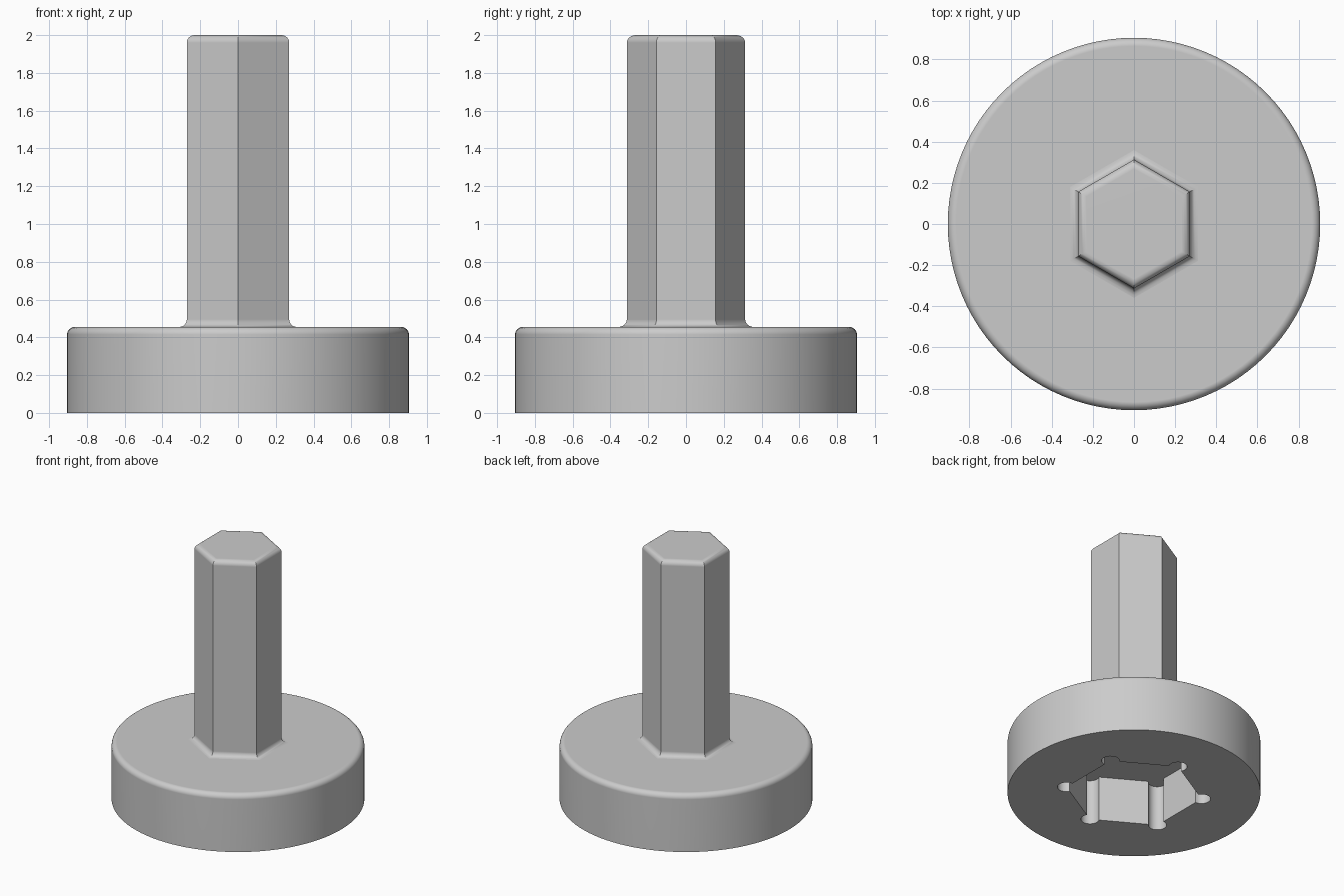
import bpy, bmesh
from math import sin, cos, pi, radians

if "Cube" in bpy.data.objects:
    bpy.data.objects.remove(bpy.data.objects["Cube"], do_unlink=True)

HEAD_R, HEAD_H = 0.905, 0.455
SHAFT_R, TOTAL_H = 0.313, 2.0
FILLET, STEPS = 0.04, 6
SOCKET_R, RELIEF_R, SOCKET_DEPTH = 0.49, 0.066, 0.355

metal = bpy.data.materials.new("plain_grey")
metal.use_nodes = True
grey = (0.6, 0.6, 0.6, 1)
metal.diffuse_color = grey
metal.node_tree.nodes["Principled BSDF"].inputs["Base Color"].default_value = grey


def ring(sides, radius, z):
    """Regular polygon with one corner on the y axis."""
    return [(radius * cos(pi / 2 + 2 * pi * i / sides),
             radius * sin(pi / 2 + 2 * pi * i / sides), z) for i in range(sides)]


def loft(name, rings, cap_bottom=True):
    """Skin a stack of matching rings and cap the ends."""
    bm = bmesh.new()
    loops = [[bm.verts.new(p) for p in r] for r in rings]
    for low, high in zip(loops, loops[1:]):
        for i in range(len(low)):
            j = (i + 1) % len(low)
            bm.faces.new((low[i], low[j], high[j], high[i]))
    bm.faces.new(loops[-1])
    if cap_bottom:
        bm.faces.new(loops[0][::-1])
    mesh = bpy.data.meshes.new(name)
    bm.to_mesh(mesh)
    bm.free()
    obj = bpy.data.objects.new(name, mesh)
    bpy.context.collection.objects.link(obj)
    mesh.materials.append(metal)
    return obj


def activate(obj):
    bpy.ops.object.select_all(action='DESELECT')
    obj.select_set(True)
    bpy.context.view_layer.objects.active = obj


def finish(obj):
    activate(obj)
    bpy.ops.object.shade_smooth_by_angle(angle=radians(35))
    weighted = obj.modifiers.new("even_shading", 'WEIGHTED_NORMAL')
    weighted.keep_sharp = True


quarter = [pi / 2 * i / STEPS for i in range(STEPS + 1)]

# Round head with a rounded upper rim
rim = [(HEAD_R - FILLET + FILLET * cos(a), HEAD_H - FILLET + FILLET * sin(a))
       for a in quarter]
head = loft("round_head", [ring(96, r, z) for r, z in [(HEAD_R, 0)] + rim])

# Hexagonal socket with round corner reliefs, cut from below
outline = []
for k in range(6):
    corner = pi / 2 + k * pi / 3
    for i in range(17):
        a = corner + radians(-120 + 240 * i / 16)
        outline.append((SOCKET_R * cos(corner) + RELIEF_R * cos(a),
                        SOCKET_R * sin(corner) + RELIEF_R * sin(a)))
cutter = loft("socket_cutter", [[(x, y, z) for x, y in outline]
                                for z in (-0.1, SOCKET_DEPTH)])
cutter.hide_render = True
cut = head.modifiers.new("socket", 'BOOLEAN')
cut.operation, cut.solver, cut.object = 'DIFFERENCE', 'EXACT', cutter
activate(head)
bpy.ops.object.modifier_apply(modifier=cut.name)
bpy.data.objects.remove(cutter, do_unlink=True)
finish(head)

# Hexagonal shaft: flared foot and rounded top edge, mitred at the corners
miter = FILLET / cos(pi / 6)
foot = [(SHAFT_R + miter * (1 - sin(a)), HEAD_H + FILLET * (1 - cos(a)))
        for a in quarter]
top = [(SHAFT_R - miter * (1 - cos(a)), TOTAL_H - FILLET * (1 - sin(a)))
       for a in quarter]
base = [(SHAFT_R + miter, HEAD_H - FILLET)]
shaft = loft("hex_shaft", [ring(6, r, z) for r, z in base + foot + top],
             cap_bottom=False)
finish(shaft)
